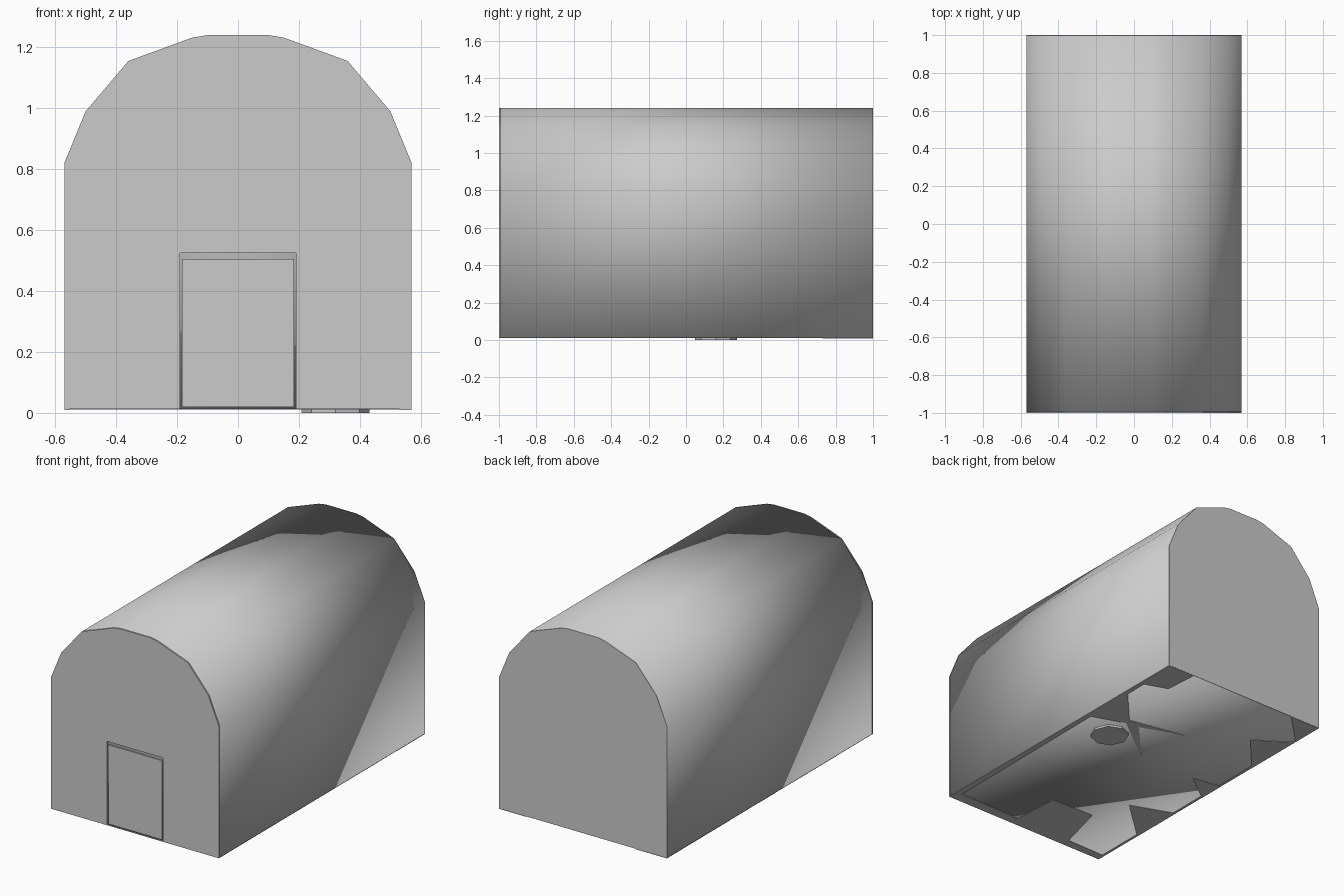
import bpy, bmesh, math

if "Cube" in bpy.data.objects:
    bpy.data.objects.remove(bpy.data.objects["Cube"])

BASE = 0.012
HALF_ARCH = [(0.57, 0.82), (0.5, 0.99), (0.36, 1.155), (0.15, 1.232), (0.1, 1.24)]
ARCH = HALF_ARCH + [(-x, z) for x, z in reversed(HALF_ARCH)]


def make_object(name, bm, smooth=False):
    bmesh.ops.recalc_face_normals(bm, faces=bm.faces)
    for f in bm.faces:
        f.smooth = smooth
    me = bpy.data.meshes.new(name)
    bm.to_mesh(me)
    bm.free()
    ob = bpy.data.objects.new(name, me)
    bpy.context.collection.objects.link(ob)
    return ob


def prism(name, profile, y0, y1, smooth=False):
    """Extrude an x-z outline from y0 to y1."""
    bm = bmesh.new()
    face = bm.faces.new([bm.verts.new((x, y0, z)) for x, z in profile])
    ext = bmesh.ops.extrude_face_region(bm, geom=[face])
    verts = [v for v in ext["geom"] if isinstance(v, bmesh.types.BMVert)]
    bmesh.ops.translate(bm, verts=verts, vec=(0, y1 - y0, 0))
    if face.is_valid and len(face.link_loops if hasattr(face, "link_loops") else []) < 0:
        bm.faces.remove(face)
    return make_object(name, bm, smooth)


# vaulted hall, rounded shading runs over all its corners
outline = [(-0.57, BASE), (0.57, BASE)] + ARCH
prism("vaulted_hall", outline, -0.992, 0.999, smooth=True)

# flat end walls, the front one with a doorway
prism("back_wall", outline, 0.998, 1.0)
doorway = [(-0.57, BASE), (-0.19, BASE), (-0.19, 0.525),
           (0.19, 0.525), (0.19, BASE), (0.57, BASE)]
prism("front_wall", doorway + ARCH, -1.0, -0.992)

# door leaf set into the doorway
prism("door", [(-0.183, 0.02), (0.183, 0.02), (0.183, 0.505), (-0.183, 0.505)],
      -0.998, -0.991)

# low round plate under the floor
bm = bmesh.new()
bmesh.ops.create_cone(bm, cap_ends=True, segments=8, radius1=0.112,
                      radius2=0.112, depth=0.014)
bmesh.ops.translate(bm, verts=bm.verts, vec=(0.32, 0.16, 0.007))
make_object("floor_plate", bm)

# irregular flat ground patches along the floor edge
patches = [
    [(0.57, 1), (0.57, 0.73), (0.4, 0.79), (0.385, 1)],
    [(-0.36, 1), (-0.57, 1), (-0.57, 0.79)],
    [(-0.35, 0.64), (-0.57, 0.78), (-0.57, 0.39)],
    [(-0.38, 0.08), (-0.57, 0.11), (-0.57, -0.06)],
    [(-0.3, -0.4), (-0.57, -0.3), (-0.57, -0.65)],
    [(0.08, -0.64), (-0.21, -0.63), (-0.3, -0.97), (0.1, -0.97)],
    [(0.57, 0.62), (0.57, 0.24), (0.31, 0.33)],
    [(0.34, 0.36), (0.28, 0.32), (-0.02, 0.43)],
    [(0.34, 0.33), (0.28, 0.37), (-0.01, 0.06)],
    [(-0.57, -1), (0.57, -1), (0.57, -0.93), (-0.57, -0.95)],
    [(0.57, -1), (0.57, 1), (0.545, 1), (0.53, -1)],
    [(-0.57, -1), (-0.57, 1), (-0.555, 1), (-0.555, -1)],
]
bm = bmesh.new()
for i, pts in enumerate(patches):
    z = 0.009 + 0.0001 * i
    f = bm.faces.new([bm.verts.new((x, y, z)) for x, y in pts])
    f.normal_update()
    ext = bmesh.ops.extrude_face_region(bm, geom=[f])
    bmesh.ops.translate(bm, vec=(0, 0, 0.002), verts=[
        v for v in ext["geom"] if isinstance(v, bmesh.types.BMVert)])
make_object("ground_patches", bm)
